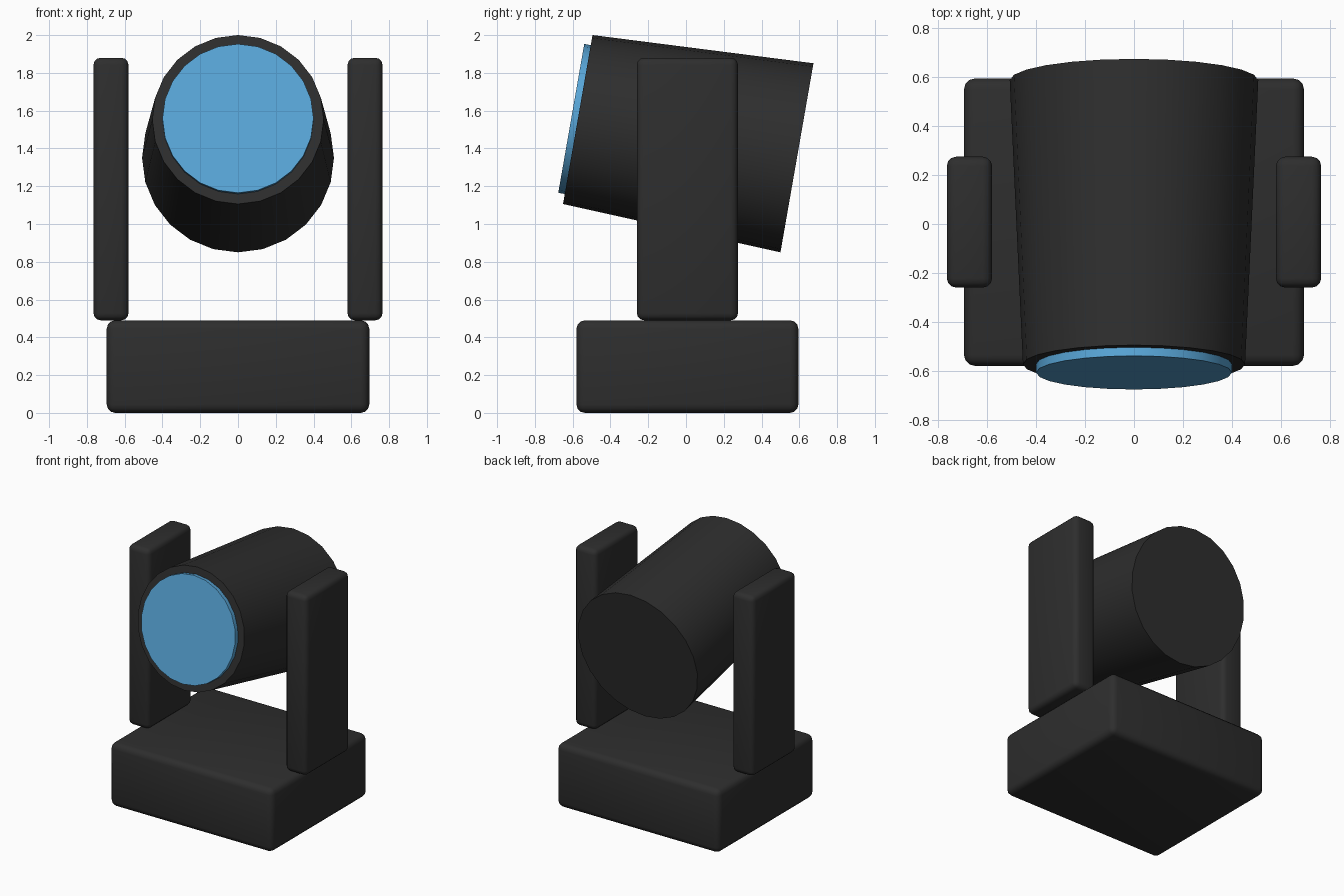
import bpy
import math
from mathutils import Vector

cube = bpy.data.objects.get("Cube")
if cube:
    bpy.data.objects.remove(cube, do_unlink=True)


def material(name, colour):
    m = bpy.data.materials.new(name)
    m.use_nodes = True
    m.diffuse_color = colour
    m.node_tree.nodes["Principled BSDF"].inputs["Base Color"].default_value = colour
    return m


black = material("matte black", (0.027, 0.027, 0.027, 1))
blue = material("lens blue", (0.1, 0.39, 0.7, 1))


def finish(obj, name, mat, angle):
    obj.name = name
    obj.data.materials.append(mat)
    bpy.ops.object.shade_smooth_by_angle(angle=math.radians(angle))


def rounded_box(name, low, high, radius):
    low, high = Vector(low), Vector(high)
    bpy.ops.mesh.primitive_cube_add(size=1, location=(low + high) / 2)
    obj = bpy.context.object
    obj.scale = high - low
    bpy.ops.object.transform_apply(location=False, rotation=False, scale=True)
    bevel = obj.modifiers.new("rounded edges", "BEVEL")
    bevel.width = radius
    bevel.segments = 3
    bpy.ops.object.modifier_apply(modifier=bevel.name)
    finish(obj, name, black, 40)


# Base box and the two yoke arms
rounded_box("base", (-0.695, -0.58, 0), (0.695, 0.595, 0.49), 0.045)
for side, name in ((1, "left_arm"), (-1, "right_arm")):
    inner, outer = sorted((side * 0.58, side * 0.765))
    rounded_box(name, (inner, -0.26, 0.49), (outer, 0.275, 1.88), 0.038)

# Tilted head: distances run along its axis from the front rim to the back
TILT = math.radians(9.9)
front = Vector((0, -0.573, 1.553))
axis = Vector((0, math.cos(TILT), -math.sin(TILT)))


def head_part(name, start, end, r_front, r_back, mat):
    bpy.ops.mesh.primitive_cone_add(
        vertices=24, radius1=r_front, radius2=r_back, depth=end - start,
        location=front + axis * (start + end) / 2,
        rotation=(-math.pi / 2 - TILT, 0, 0))
    finish(bpy.context.object, name, mat, 30)


head_part("lamp_head", 0, 1.178, 0.454, 0.508, black)
head_part("lens", -0.035, 0.03, 0.4, 0.4, blue)
